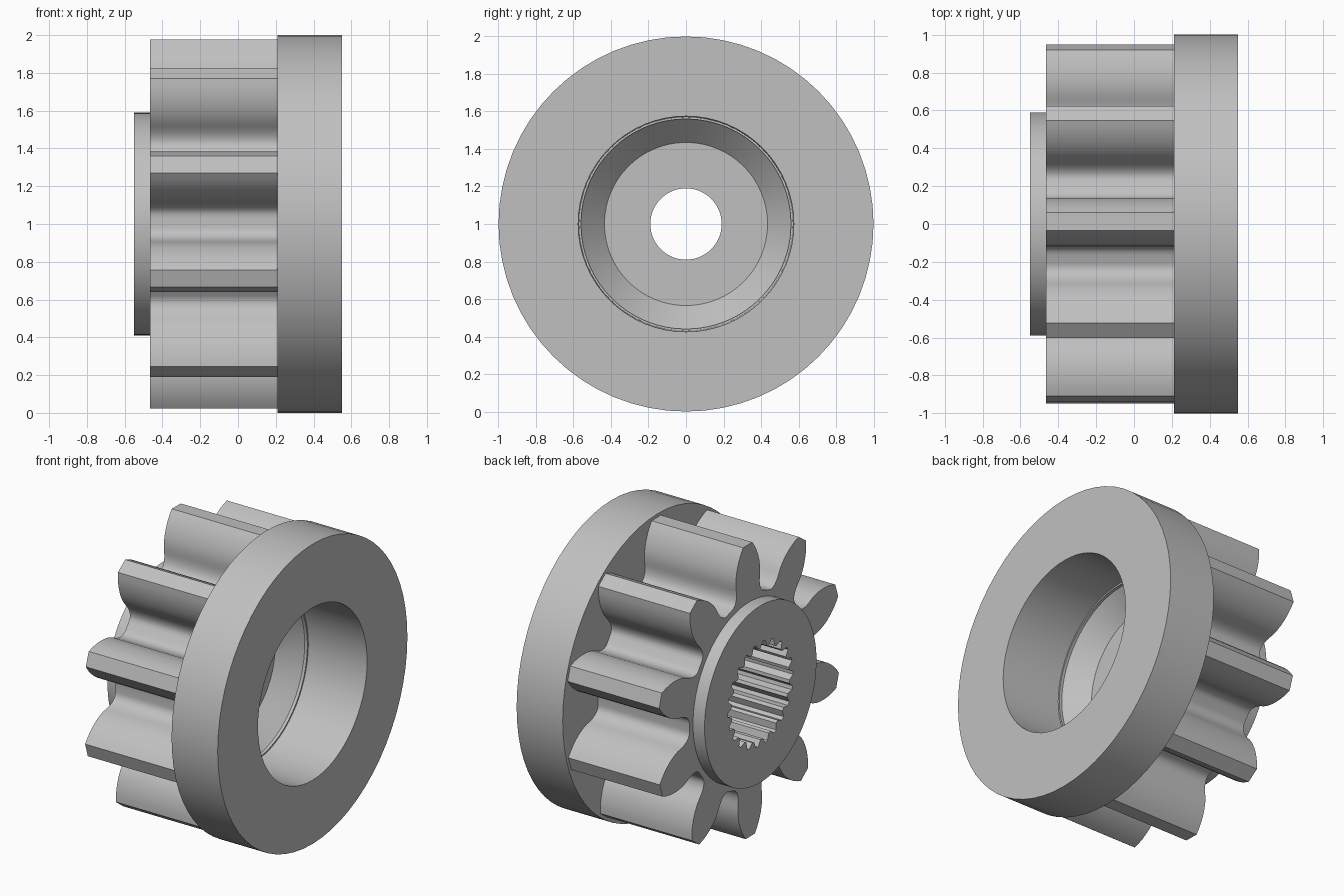
import bpy, bmesh, math

if "Cube" in bpy.data.objects:
    bpy.data.objects.remove(bpy.data.objects["Cube"])

TAU = 2 * math.pi
steel = bpy.data.materials.new("grey_steel")
steel.diffuse_color = (0.53, 0.53, 0.53, 1)
steel.use_nodes = True
steel.node_tree.nodes["Principled BSDF"].inputs["Base Color"].default_value = steel.diffuse_color


def ring(x, r, n):
    """Circle around the x axis as (x, radius, angle) points."""
    return [(x, r, TAU * i / n) for i in range(n)]


def at_x(profile, x):
    return [(x, r, a) for r, a in profile]


def skin(name, loops):
    """Closed tube skinned through loops of equal length, last joined to first."""
    bm = bmesh.new()
    rows = [[bm.verts.new((x, r * math.sin(a), 1 + r * math.cos(a)))
             for x, r, a in loop] for loop in loops]
    n = len(rows[0])
    for k, row in enumerate(rows):
        nxt = rows[(k + 1) % len(rows)]
        for i in range(n):
            j = (i + 1) % n
            bm.faces.new((row[i], row[j], nxt[j], nxt[i]))
    bmesh.ops.recalc_face_normals(bm, faces=bm.faces)
    mesh = bpy.data.meshes.new(name)
    bm.to_mesh(mesh)
    bm.free()
    mesh.materials.append(steel)
    ob = bpy.data.objects.new(name, mesh)
    bpy.context.collection.objects.link(ob)
    bpy.ops.object.select_all(action='DESELECT')
    ob.select_set(True)
    bpy.context.view_layer.objects.active = ob
    bpy.ops.object.shade_smooth_by_angle(angle=math.radians(28))
    return ob


# Flange with stepped, conical bore: (x, radius) section
section = [(0.21, 1.0), (0.55, 1.0), (0.55, 0.575), (0.12, 0.57), (0.12, 0.56),
           (0.10, 0.56), (-0.03, 0.435), (-0.03, 0.58), (0.21, 0.58)]
skin("flange", [ring(x, r, 64) for x, r in section])

# Pinion teeth: one flank as (radius, half width), mirrored and repeated
TEETH = 10
flank = [(0.977, 0.048), (0.945, 0.071), (0.91, 0.091), (0.87, 0.108),
         (0.83, 0.120), (0.79, 0.127), (0.75, 0.128), (0.715, 0.124),
         (0.685, 0.122), (0.655, 0.126), (0.63, 0.136), (0.613, 0.152),
         (0.605, 0.172)]
half = [(math.hypot(r, w), math.atan2(w, r)) for r, w in flank]
tooth = [(r, -a) for r, a in reversed(half)] + half
gear = [(r, a + TAU * t / TEETH + math.radians(0.8))
        for t in range(TEETH) for r, a in tooth]
core = [(0.585, a) for r, a in gear]
skin("pinion_teeth", [at_x(core, -0.465), at_x(gear, -0.465),
                      at_x(gear, 0.21), at_x(core, 0.21)])

# Hub with splined socket and small through hole
SPLINES = 22
N = SPLINES * 4
socket = [((0.305, 0.305, 0.345, 0.345)[i % 4], TAU * i / N) for i in range(N)]
skin("splined_hub", [ring(-0.46, 0.59, N), ring(-0.55, 0.59, N),
                     at_x(socket, -0.55), at_x(socket, -0.12),
                     ring(-0.12, 0.19, N), ring(-0.03, 0.19, N),
                     ring(-0.03, 0.436, N), ring(-0.46, 0.436, N)])
